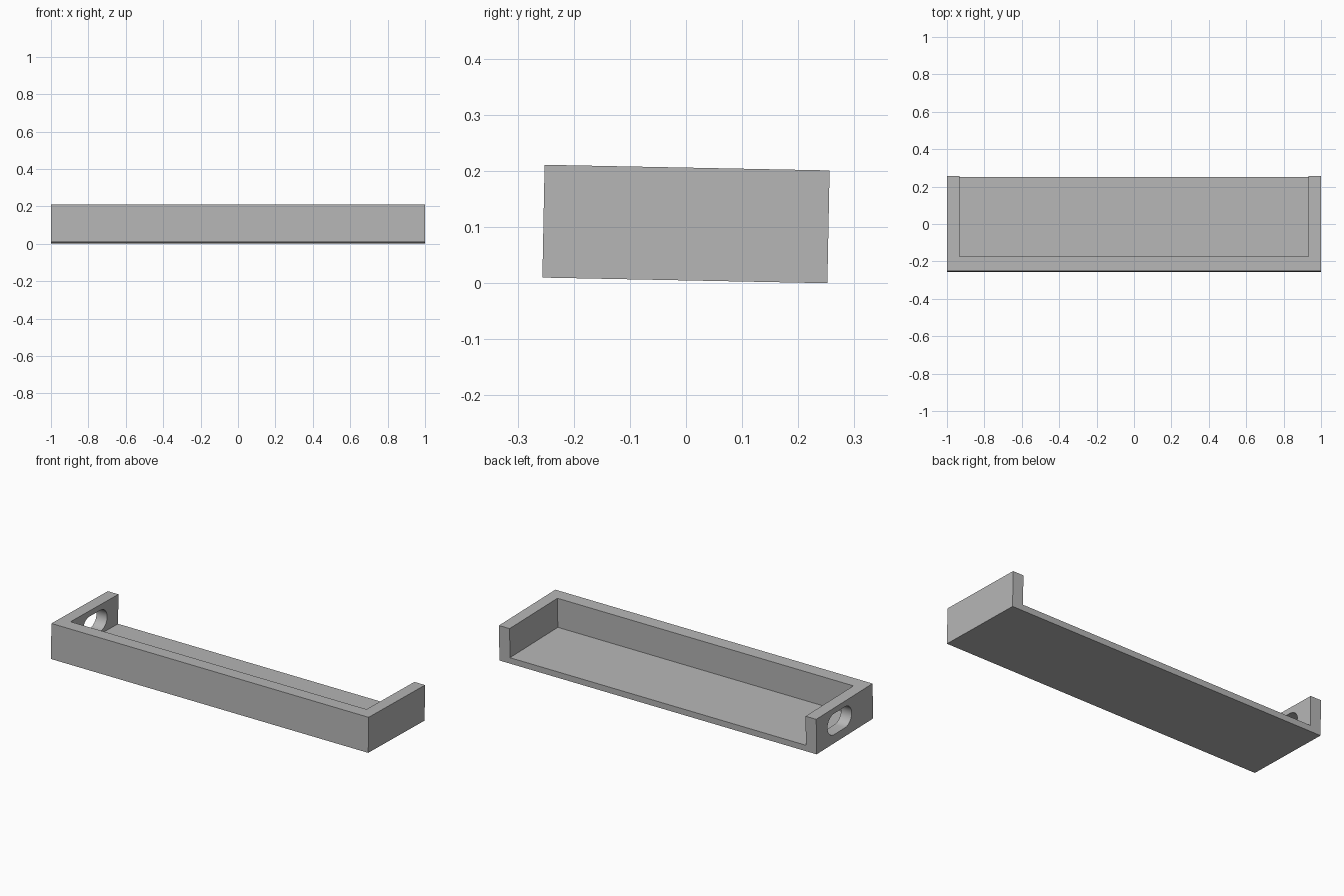
import bpy, bmesh, math
from mathutils import Matrix, Vector

cube = bpy.data.objects.get("Cube")
if cube:
    bpy.data.objects.remove(cube, do_unlink=True)

# Overall sizes
LENGTH, DEPTH, HEIGHT = 2.0, 0.508, 0.201
END_WALL, FRONT_WALL, FLOOR = 0.067, 0.077, 0.034
TILT = 0.0197

grey = bpy.data.materials.new("plain grey")
grey.use_nodes = True
colour = (0.47, 0.47, 0.47, 1)
grey.diffuse_color = colour
grey.node_tree.nodes["Principled BSDF"].inputs["Base Color"].default_value = colour


def make_object(name, bm):
    bmesh.ops.recalc_face_normals(bm, faces=bm.faces)
    mesh = bpy.data.meshes.new(name)
    bm.to_mesh(mesh)
    bm.free()
    mesh.materials.append(grey)
    obj = bpy.data.objects.new(name, mesh)
    bpy.context.collection.objects.link(obj)
    return obj


def box(name, low, high):
    low, high = Vector(low), Vector(high)
    bm = bmesh.new()
    bmesh.ops.create_cube(bm, size=1, matrix=Matrix.Translation((low + high) / 2)
                          @ Matrix.Diagonal((high - low).to_4d()))
    return make_object(name, bm)


def slot(name, x, y, z, width, height, reach):
    """Stadium outline in the y-z plane, extruded along x."""
    r, half, steps = height / 2, (width - height) / 2, 16
    bm = bmesh.new()
    ring = []
    for side in (1, -1):
        for i in range(steps + 1):
            a = math.pi * i / steps - math.pi / 2
            ring.append(bm.verts.new((x, y + side * (half + r * math.cos(a)),
                                      z + side * r * math.sin(a))))
    face = bm.faces.new(ring)
    out = bmesh.ops.extrude_face_region(bm, geom=[face])
    moved = [v for v in out["geom"] if isinstance(v, bmesh.types.BMVert)]
    bmesh.ops.translate(bm, verts=moved, vec=(reach, 0, 0))
    return make_object(name, bm)


# Tray body: solid block, hollowed out at the top and back
tray = box("tray", (-LENGTH / 2, -DEPTH / 2, 0), (LENGTH / 2, DEPTH / 2, HEIGHT))
hollow = box("hollow_cutter",
             (-LENGTH / 2 + END_WALL, -DEPTH / 2 + FRONT_WALL, FLOOR),
             (LENGTH / 2 - END_WALL, DEPTH, HEIGHT * 2))

# Rounded slot through one end wall only
hole = slot("slot_cutter", -LENGTH / 2 - 0.1, 0.045, 0.109, 0.218, 0.12, 0.25)

for cutter in (hollow, hole):
    mod = tray.modifiers.new(cutter.name, "BOOLEAN")
    mod.operation = "DIFFERENCE"
    mod.solver = "EXACT"
    mod.object = cutter
    bpy.context.view_layer.objects.active = tray
    bpy.ops.object.modifier_apply(modifier=mod.name)
    bpy.data.objects.remove(cutter, do_unlink=True)

# Slight backward lean, then rest the low edge on the ground
lean = Matrix.Rotation(-TILT, 4, "X")
tray.data.transform(Matrix.Translation((0, -0.002, DEPTH / 2 * math.sin(TILT))) @ lean)

bpy.ops.object.select_all(action="DESELECT")
tray.select_set(True)
bpy.context.view_layer.objects.active = tray
bpy.ops.object.shade_smooth_by_angle(angle=math.radians(30))
